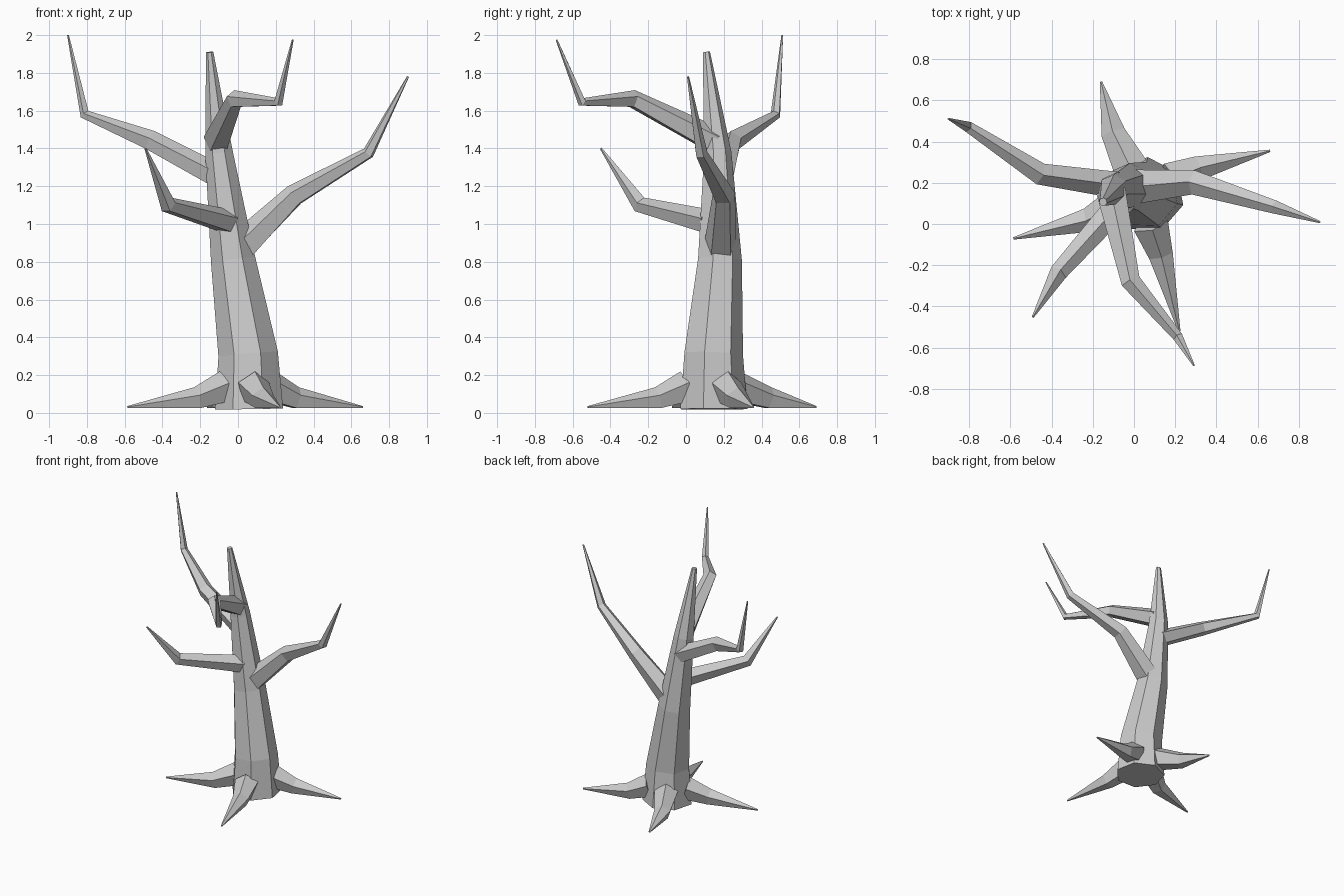
import bpy, bmesh, math
from mathutils import Vector

if "Cube" in bpy.data.objects:
    bpy.data.objects.remove(bpy.data.objects["Cube"])


def limb(name, path, sides, phase, trunk=False):
    """Faceted tapering tube through (x, y, z, radius) points."""
    pts = [Vector(p[:3]) for p in path]
    dirs = [(b - a).normalized() for a, b in zip(pts, pts[1:])]
    bm = bmesh.new()
    rings = []
    for i, p in enumerate(pts):
        t = (dirs[max(i - 1, 0)] + dirs[min(i, len(dirs) - 1)]).normalized()
        if trunk:
            # keep the first axis near world x
            v = t.cross(Vector((1, 0, 0))).normalized()
            u = v.cross(t)
        else:
            # second axis points upward
            u = t.cross(Vector((0, 0, 1))).normalized()
            v = u.cross(t)
        ring = []
        for k in range(sides):
            a = phase + math.tau * k / sides
            ring.append(bm.verts.new(p + path[i][3] * (u * math.cos(a) + v * math.sin(a))))
        rings.append(ring)
    for r0, r1 in zip(rings, rings[1:]):
        for k in range(sides):
            n = (k + 1) % sides
            bm.faces.new((r0[k], r0[n], r1[n], r1[k]))
    bm.faces.new(rings[0][::-1])
    bm.faces.new(rings[-1])
    bmesh.ops.recalc_face_normals(bm, faces=bm.faces)
    me = bpy.data.meshes.new(name)
    bm.to_mesh(me)
    bm.free()
    ob = bpy.data.objects.new(name, me)
    bpy.context.collection.objects.link(ob)
    return ob


# Leaning seven-sided trunk
limb("trunk", [(0.06, 0.14, 0.02, 0.185), (0.055, 0.14, 0.31, 0.162),
               (-0.025, 0.175, 0.81, 0.121), (-0.1, 0.165, 1.38, 0.075),
               (-0.15, 0.107, 1.91, 0.02)], 7, math.radians(-15), True)

# Bare crooked branches
branches = {
    "right_branch": [(0.0, 0.18, 0.86, 0.09), (0.3, 0.2, 1.15, 0.062),
                     (0.69, 0.08, 1.375, 0.034), (0.9, 0.01, 1.78, 0.006)],
    "left_branch": [(-0.09, 0.19, 1.24, 0.068), (-0.46, 0.245, 1.44, 0.056),
                    (-0.81, 0.475, 1.58, 0.028), (-0.9, 0.51, 2.0, 0.005)],
    "front_branch": [(-0.11, 0.15, 1.44, 0.075), (-0.015, -0.28, 1.66, 0.05),
                     (0.215, -0.55, 1.645, 0.026), (0.29, -0.685, 1.975, 0.005)],
    "low_branch": [(-0.05, 0.12, 1.01, 0.068), (-0.37, -0.24, 1.1, 0.046),
                   (-0.49, -0.45, 1.4, 0.006)],
}
for name, path in branches.items():
    limb(name, path, 5, math.pi / 2)

# Roots: start, knee and tip positions on the ground plane
roots = [((0.17, 0.21), (0.31, 0.27), (0.66, 0.355)),
         ((-0.01, 0.26), (-0.1, 0.44), (-0.16, 0.69)),
         ((-0.07, 0.1), (-0.22, 0.02), (-0.585, -0.07)),
         ((0.08, 0.0), (0.13, -0.15), (0.22, -0.52))]
for i, (a, b, c) in enumerate(roots):
    limb(f"root_{i + 1}", [(*a, 0.135, 0.09), (*b, 0.075, 0.062), (*c, 0.03, 0.006)],
         5, math.pi / 2)
